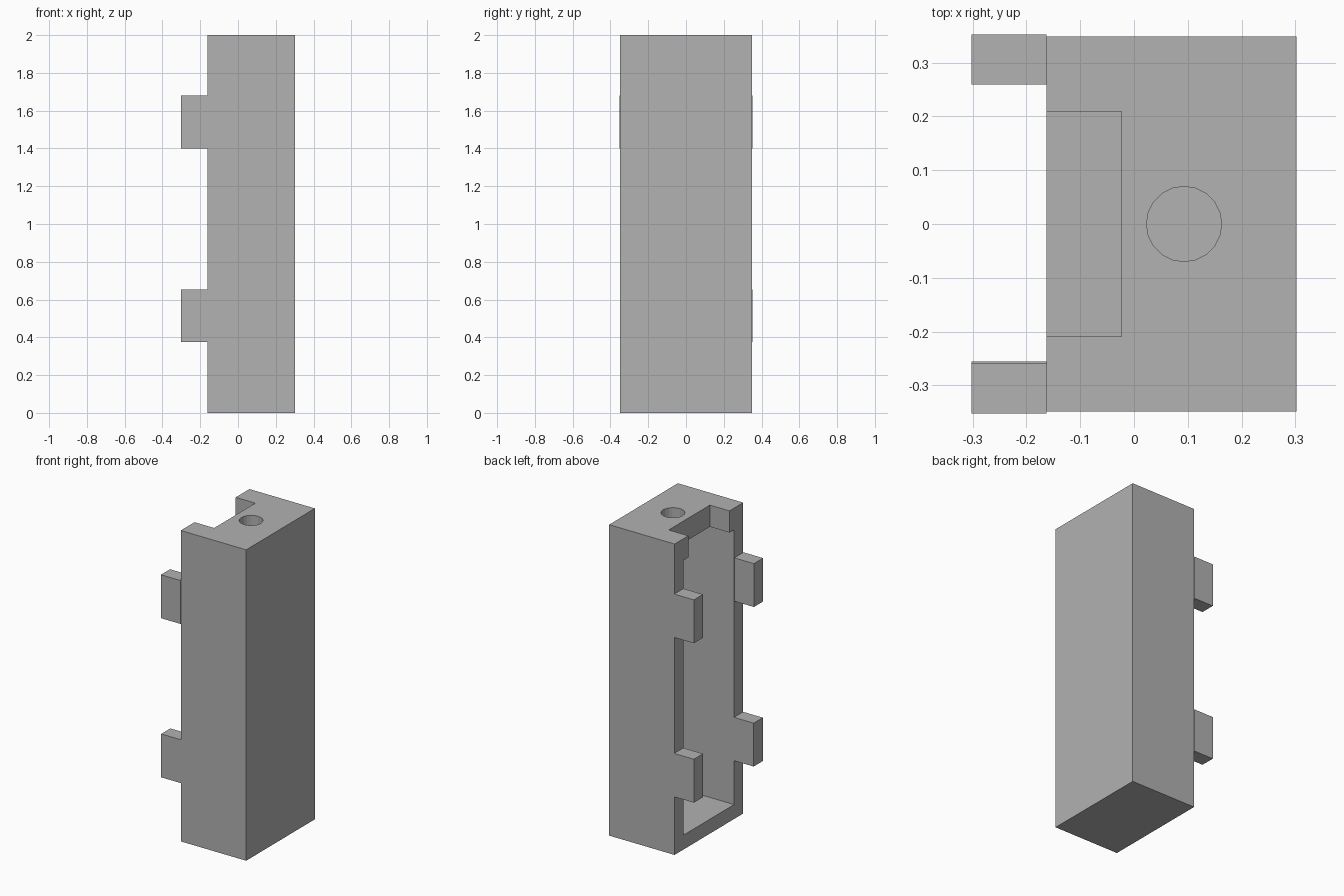
import bpy
import bmesh
from mathutils import Matrix, Vector

default = bpy.data.objects.get("Cube")
if default:
    bpy.data.objects.remove(default, do_unlink=True)

U = 2 / 43                      # design unit: the block is 10 x 15 x 43 units
LEFT, RIGHT = -3.5 * U, 6.5 * U
HALF_Y = 7.5 * U
WALL, ROOF = 2 * U, 3 * U

grey = bpy.data.materials.new("plain grey")
grey.use_nodes = True
colour = (0.445, 0.445, 0.445, 1)
grey.diffuse_color = colour
grey.node_tree.nodes["Principled BSDF"].inputs["Base Color"].default_value = colour


def make_object(name, bm):
    mesh = bpy.data.meshes.new(name)
    bm.to_mesh(mesh)
    bm.free()
    mesh.materials.append(grey)
    obj = bpy.data.objects.new(name, mesh)
    bpy.context.collection.objects.link(obj)
    return obj


def box(name, low, high):
    low, high = Vector(low), Vector(high)
    bm = bmesh.new()
    bmesh.ops.create_cube(bm, size=1)
    bmesh.ops.scale(bm, vec=high - low, verts=bm.verts)
    bmesh.ops.translate(bm, vec=(low + high) / 2, verts=bm.verts)
    return make_object(name, bm)


def cut(target, cutter):
    cutter.hide_render = True
    mod = target.modifiers.new("cut", "BOOLEAN")
    mod.operation = "DIFFERENCE"
    mod.solver = "EXACT"
    mod.object = cutter
    bpy.context.view_layer.objects.active = target
    bpy.ops.object.modifier_apply(modifier=mod.name)
    bpy.data.objects.remove(cutter, do_unlink=True)


# Housing block, open on one side
housing = box("housing", (LEFT, -HALF_Y, 0), (RIGHT, HALF_Y, 2))

# Deep cavity behind the open side
inner = HALF_Y - WALL
cut(housing, box("cavity_cutter", (LEFT - U, -inner, WALL),
                 (RIGHT - WALL, inner, 2 - ROOF)))

# Notch in the roof edge
cut(housing, box("notch_cutter", (LEFT - U, -4.5 * U, 2 - 2 * ROOF),
                 (LEFT + 3 * U, 4.5 * U, 2 + U)))

# Round hole through the roof
bm = bmesh.new()
bmesh.ops.create_cone(bm, cap_ends=True, segments=20, radius1=1.5 * U,
                      radius2=1.5 * U, depth=3 * ROOF,
                      matrix=Matrix.Translation((2 * U, 0, 2)))
cut(housing, make_object("hole_cutter", bm))

# Four clip tabs beside the opening; each may sit slightly proud of the side
for level, bottom in (("lower", 0.375), ("upper", 1.4)):
    for end, side in (("front", -1), ("back", 1)):
        proud = 0 if (level, end) == ("lower", "front") else 0.003
        edges = sorted((side * (inner + proud), side * (HALF_Y + proud)))
        box(f"{level}_{end}_tab", (LEFT - 3 * U, edges[0], bottom),
            (LEFT, edges[1], bottom + 6 * U))
